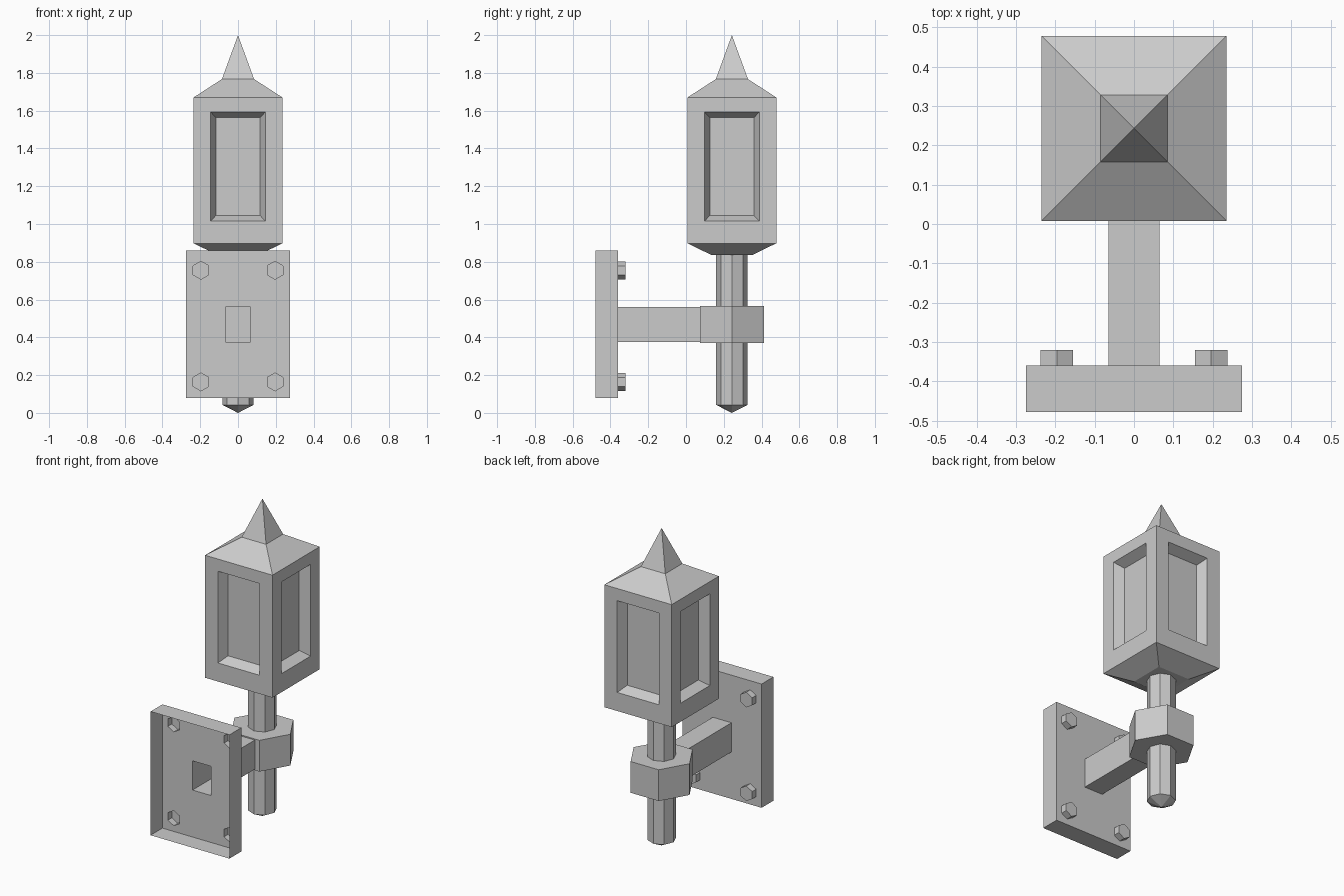
import bpy, bmesh
from math import cos, sin, pi, sqrt
from mathutils import Vector

cube = bpy.data.objects.get("Cube")
if cube:
    bpy.data.objects.remove(cube, do_unlink=True)

grey = bpy.data.materials.new("plain_grey")
grey.use_nodes = True
colour = (0.6, 0.6, 0.6, 1)
grey.diffuse_color = colour
grey.node_tree.nodes["Principled BSDF"].inputs["Base Color"].default_value = colour

POST_Y = 0.243                     # axis of the post and lantern
PANEL_Y, RIM_Y, BOLT_Y = -0.36, -0.478, -0.32
ARM_X, ARM_LOW, ARM_HIGH = 0.065, 0.376, 0.56


def finish(name, bm):
    mesh = bpy.data.meshes.new(name)
    bm.to_mesh(mesh)
    bm.free()
    mesh.materials.append(grey)
    obj = bpy.data.objects.new(name, mesh)
    bpy.context.collection.objects.link(obj)
    return obj


def stack(sides, rings, turn=0.0):
    """Upright solid through (radius, height) rings; a zero radius is a point."""
    bm = bmesh.new()
    loops = []
    for radius, z in rings:
        count = sides if radius else 1
        loops.append([bm.verts.new((radius * cos(turn + 2 * pi * i / sides),
                                    POST_Y + radius * sin(turn + 2 * pi * i / sides), z))
                      for i in range(count)])
    for low, high in zip(loops, loops[1:]):
        for i in range(sides):
            j = (i + 1) % sides
            corners = [low[i % len(low)], low[j % len(low)],
                       high[j % len(high)], high[i % len(high)]]
            bm.faces.new(list(dict.fromkeys(corners)))
    for end in (loops[0], loops[-1]):
        if len(end) > 2:
            bm.faces.new(end)
    bmesh.ops.recalc_face_normals(bm, faces=bm.faces[:])
    return bm


def square(half, z):
    return half * sqrt(2), z


def outline(bm, points):
    """Closed loop of edges on the wall panel."""
    verts = [bm.verts.new((x, PANEL_Y, z)) for x, z in points]
    return [bm.edges.new((v, verts[(i + 1) % len(verts)])) for i, v in enumerate(verts)]


def rectangle(half, low, high):
    return [(-half, low), (half, low), (half, high), (-half, high)]


def pull(bm, edges, y):
    """Extrude a loop along y and return its new edges."""
    new = bmesh.ops.extrude_edge_only(bm, edges=edges)["geom"]
    for v in new:
        if isinstance(v, bmesh.types.BMVert):
            v.co.y = y
    return [e for e in new if isinstance(e, bmesh.types.BMEdge)
            and all(abs(v.co.y - y) < 1e-5 for v in e.verts)]


# Lantern: tapered base, box, sloping roof and spire
bm = stack(4, [square(0.111, 0.837), square(0.235, 0.898), square(0.235, 1.67),
               square(0.085, 1.767), (0, 2.0)], turn=pi / 4)

# Recessed windows with splayed edges on the four sides
box_sides = [f for f in bm.faces if abs(f.normal.z) < 0.01]
for face in box_sides:
    n = face.normal.copy()
    across = Vector((-n.y, n.x, 0))
    centre = Vector((0, POST_Y, 0)) + n * 0.235
    rim = list(face.verts)
    rim.sort(key=lambda v: (v.co.z > 1.3, (v.co - centre).dot(across)))
    rim = [rim[0], rim[1], rim[3], rim[2]]
    bm.faces.remove(face)
    previous = rim
    for half, low, high, depth in ((0.145, 1.015, 1.593, 0), (0.117, 1.045, 1.563, 0.06)):
        ring = [bm.verts.new(centre + across * x - n * depth + Vector((0, 0, z)))
                for x, z in rectangle(half, low, high)]
        for i in range(4):
            j = (i + 1) % 4
            bm.faces.new((previous[i], previous[j], ring[j], ring[i]))
        previous = ring
    bm.faces.new(previous)
bmesh.ops.recalc_face_normals(bm, faces=bm.faces[:])
finish("lantern", bm)

# Eight-sided post with pointed foot, and six-sided collar
finish("post", stack(8, [(0, 0), (0.083, 0.042), (0.083, 0.84)]))
finish("collar", stack(6, [(0.195, 0.37), (0.195, 0.567)]))

# Wall plate: open-fronted pan, pierced by the arm and four hollow bolts
bm = bmesh.new()
border = outline(bm, rectangle(0.275, 0.08, 0.86))
arm_hole = outline(bm, rectangle(ARM_X, ARM_LOW, ARM_HIGH))
bolts = [outline(bm, [(x + 0.0475 * sin(k * pi / 3), z + 0.0475 * cos(k * pi / 3))
                      for k in range(6)])
         for x in (-0.196, 0.196) for z in (0.164, 0.755)]
bmesh.ops.triangle_fill(bm, edges=border + arm_hole + sum(bolts, []),
                        use_beauty=True, normal=(0, 1, 0))
pull(bm, border, RIM_Y)
for bolt in bolts:
    bmesh.ops.contextual_create(bm, geom=pull(bm, bolt, BOLT_Y))
bmesh.ops.recalc_face_normals(bm, faces=bm.faces[:])
bm.normal_update()
panel = next(f for f in bm.faces if all(abs(v.co.y - PANEL_Y) < 1e-5 for v in f.verts))
if panel.normal.y < 0:
    bmesh.ops.reverse_faces(bm, faces=bm.faces[:])
finish("wall_plate", bm)

# Hollow square arm from the plate to the collar
bm = bmesh.new()
pull(bm, outline(bm, rectangle(ARM_X, ARM_LOW, ARM_HIGH)), 0.075)
bm.normal_update()
for f in bm.faces:
    middle = f.calc_center_median() - Vector((0, 0, (ARM_LOW + ARM_HIGH) / 2))
    if f.normal.x * middle.x + f.normal.z * middle.z < 0:
        f.normal_flip()
finish("arm", bm)
